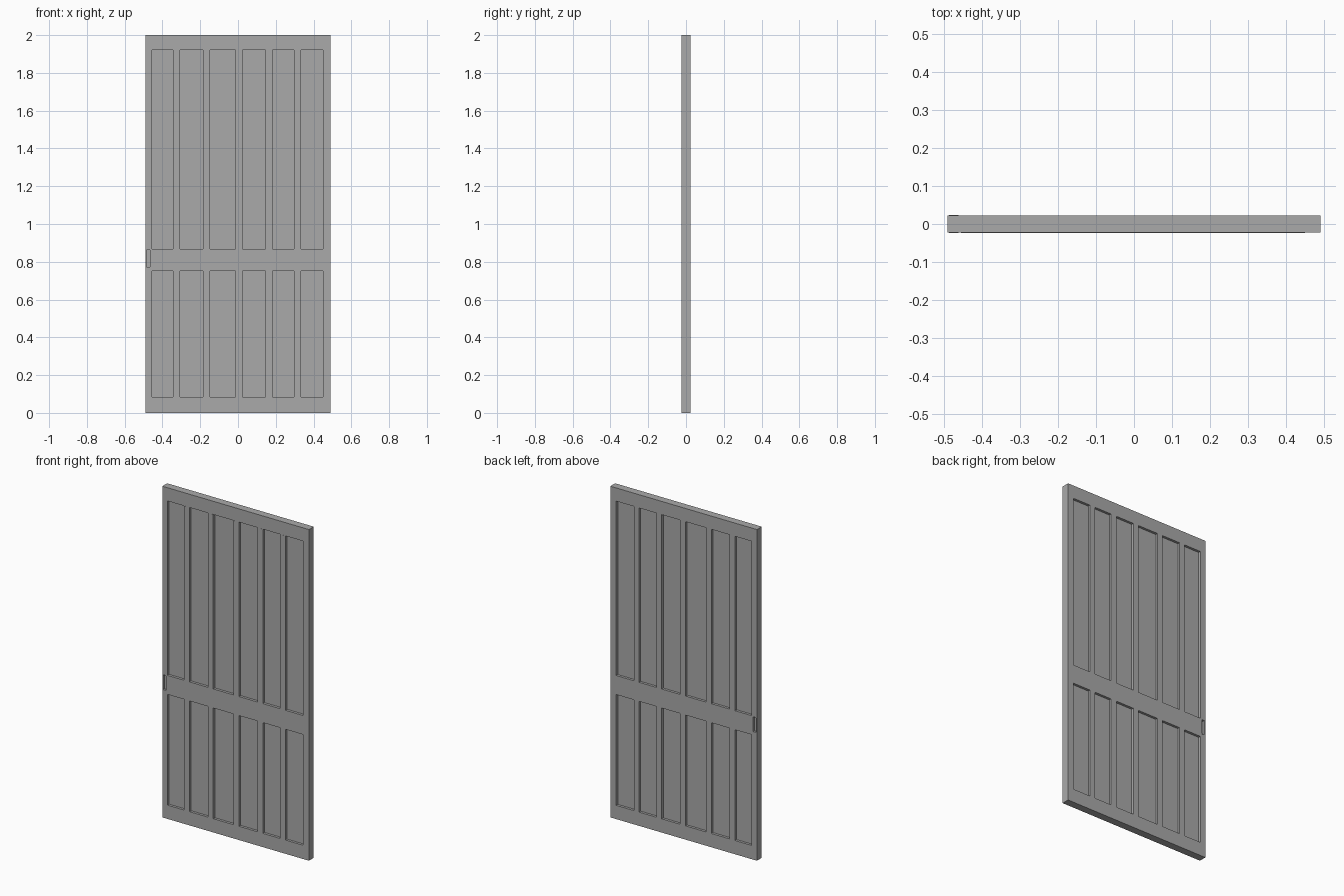
import bpy
import bmesh

cube = bpy.data.objects.get("Cube")
if cube:
    bpy.data.objects.remove(cube, do_unlink=True)

GREY = (0.4, 0.4, 0.4, 1.0)
mat = bpy.data.materials.new("plain_grey")
mat.use_nodes = True
mat.diffuse_color = GREY
mat.node_tree.nodes["Principled BSDF"].inputs["Base Color"].default_value = GREY

# Overall door size and the opening inside the frame
HALF_W, HALF_D, HEIGHT = 0.49, 0.023, 2.0
LEFT, RIGHT, BOTTOM, TOP = -0.455, 0.45, 0.083, 1.92
RAIL_LOW, RAIL_HIGH = 0.752, 0.867
PROUD = 0.0006


def box(name, x, y, z):
    """Box between pairs of limits on each axis."""
    bm = bmesh.new()
    bmesh.ops.create_cube(bm, size=1)
    for v in bm.verts:
        v.co = [lim[0] if c < 0 else lim[1] for c, lim in zip(v.co, (x, y, z))]
    mesh = bpy.data.meshes.new(name)
    bm.to_mesh(mesh)
    bm.free()
    mesh.materials.append(mat)
    ob = bpy.data.objects.new(name, mesh)
    bpy.context.collection.objects.link(ob)
    return ob


# Outer frame
depth = (-HALF_D, HALF_D)
lock_stile = box("lock_stile", (-HALF_W, LEFT), depth, (0, HEIGHT))
box("hinge_stile", (RIGHT, HALF_W), depth, (0, HEIGHT))
box("top_rail", (LEFT, RIGHT), depth, (TOP, HEIGHT))
box("bottom_rail", (LEFT, RIGHT), depth, (0, BOTTOM))

# Middle rail and upright bars, a hair proud of the frame at the front
bar_depth = (-HALF_D - PROUD, HALF_D)
box("middle_rail", (LEFT, RIGHT), bar_depth, (RAIL_LOW, RAIL_HIGH))
for i, x in enumerate((-0.325, -0.167, 0.005, 0.164, 0.315)):
    limits = (x - 0.018, x + 0.018)
    box(f"lower_bar_{i + 1}", limits, bar_depth, (BOTTOM, RAIL_LOW))
    box(f"upper_bar_{i + 1}", limits, bar_depth, (RAIL_HIGH, TOP))

# Recessed panels behind the bars
panel_depth = (-0.008, 0.008)
box("lower_panel", (LEFT, RIGHT), panel_depth, (BOTTOM, RAIL_LOW))
box("upper_panel", (LEFT, RIGHT), panel_depth, (RAIL_HIGH, TOP))

# Flush pull set through the stile, hollowed on both faces
pull_x, pull_z = (-0.487, -0.462), (0.77, 0.865)
cutter = box("pull_cutter", pull_x, (-0.1, 0.1), pull_z)
cutter.hide_render = True
mod = lock_stile.modifiers.new("pull_hole", 'BOOLEAN')
mod.operation = 'DIFFERENCE'
mod.solver = 'EXACT'
mod.object = cutter
bpy.context.view_layer.objects.active = lock_stile
bpy.ops.object.modifier_apply(modifier=mod.name)
bpy.data.objects.remove(cutter, do_unlink=True)

pull = box("flush_pull", pull_x, (-HALF_D - PROUD, HALF_D + PROUD), pull_z)
bm = bmesh.new()
bm.from_mesh(pull.data)
bm.normal_update()
for face in [f for f in bm.faces if abs(f.normal.y) > 0.9]:
    inward = -face.normal.copy()
    bmesh.ops.inset_region(bm, faces=[face], thickness=0.005)
    floor = bmesh.ops.extrude_discrete_faces(bm, faces=[face])["faces"]
    bmesh.ops.translate(bm, verts=floor[0].verts, vec=inward * 0.014)
bmesh.ops.recalc_face_normals(bm, faces=bm.faces)
bm.to_mesh(pull.data)
bm.free()
